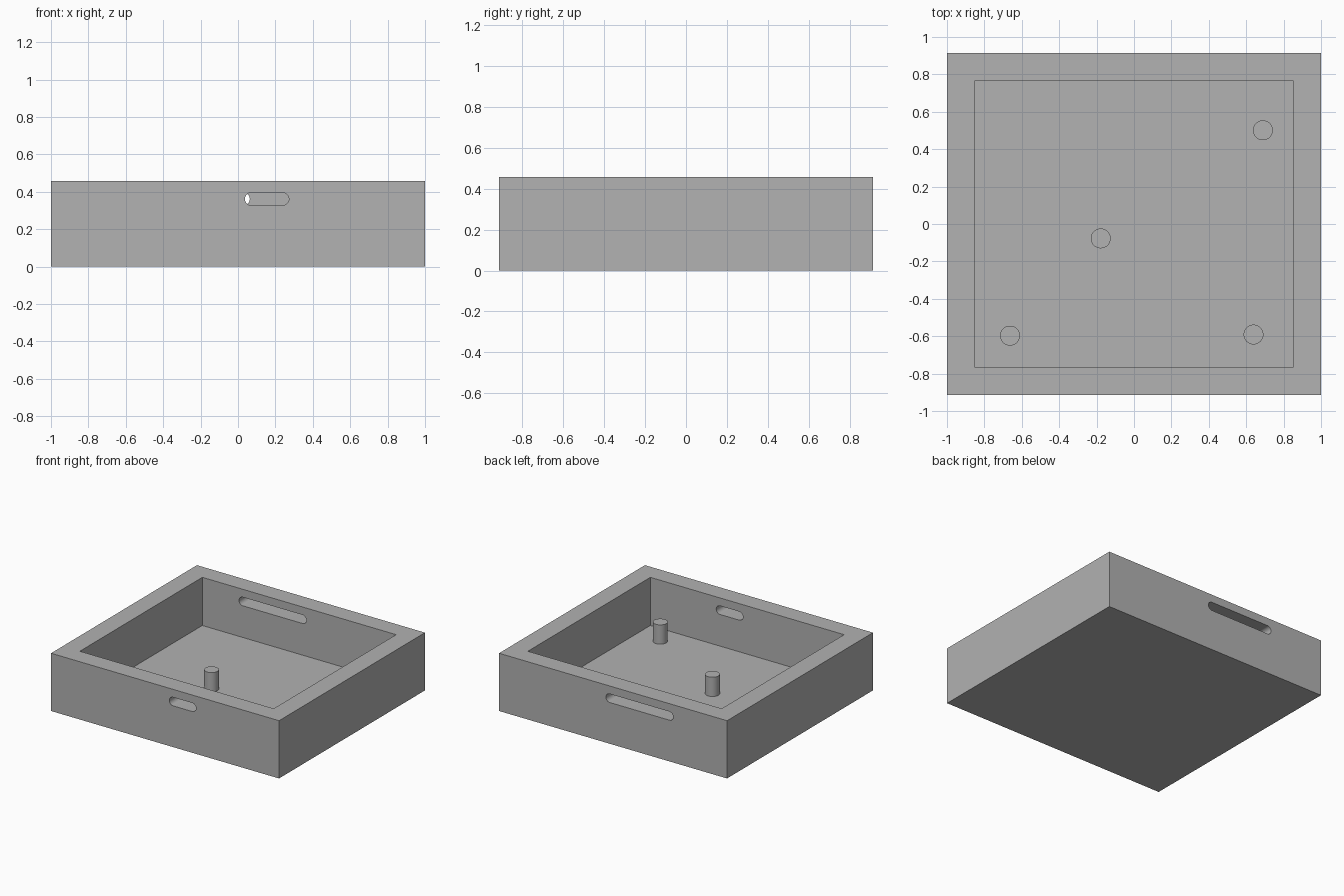
import bpy
import bmesh
import math

if "Cube" in bpy.data.objects:
    bpy.data.objects.remove(bpy.data.objects["Cube"], do_unlink=True)

HALF_X, HALF_Y, HEIGHT = 1.0, 0.914, 0.458
CAVITY_X, CAVITY_Y, FLOOR = 0.85, 0.767, 0.076
PEG_RADIUS, PEG_TOP = 0.053, 0.229
SLOT_Z, SLOT_RADIUS = 0.361, 0.034

# Single plain grey
grey = bpy.data.materials.new("plain grey")
grey.use_nodes = True
colour = (0.445, 0.445, 0.445, 1)
grey.diffuse_color = colour
grey.node_tree.nodes["Principled BSDF"].inputs["Base Color"].default_value = colour


def prism(name, outline, bottom, top):
    """Extrude a flat outline from bottom to top along z."""
    bm = bmesh.new()
    face = bm.faces.new([bm.verts.new((x, y, bottom)) for x, y in outline])
    grown = bmesh.ops.extrude_face_region(bm, geom=[face])["geom"]
    verts = [g for g in grown if isinstance(g, bmesh.types.BMVert)]
    bmesh.ops.translate(bm, verts=verts, vec=(0, 0, top - bottom))
    bmesh.ops.recalc_face_normals(bm, faces=bm.faces)
    mesh = bpy.data.meshes.new(name)
    bm.to_mesh(mesh)
    bm.free()
    mesh.materials.append(grey)
    obj = bpy.data.objects.new(name, mesh)
    bpy.context.collection.objects.link(obj)
    return obj


def rectangle(x, y):
    return [(-x, -y), (x, -y), (x, y), (-x, y)]


def stadium(x0, x1, radius, steps=16):
    """Rounded slot outline spanning x0 to x1; a circle when they are 2 radii apart."""
    points = []
    for centre, start in ((x1 - radius, -math.pi / 2), (x0 + radius, math.pi / 2)):
        for i in range(steps + 1):
            a = start + math.pi * i / steps
            points.append((centre + radius * math.cos(a), radius * math.sin(a)))
    return points


def select_only(obj):
    bpy.ops.object.select_all(action="DESELECT")
    obj.select_set(True)
    bpy.context.view_layer.objects.active = obj


def carve(target, cutter):
    cutter.hide_render = True
    mod = target.modifiers.new("cut", "BOOLEAN")
    mod.operation, mod.solver, mod.object = "DIFFERENCE", "EXACT", cutter
    select_only(target)
    bpy.ops.object.modifier_apply(modifier=mod.name)
    bpy.data.objects.remove(cutter, do_unlink=True)


# Open tray
tray = prism("tray", rectangle(HALF_X, HALF_Y), 0, HEIGHT)
carve(tray, prism("cavity_cutter", rectangle(CAVITY_X, CAVITY_Y), FLOOR, HEIGHT + 0.2))

# Rounded slots through the front and back walls
for x0, x1, side in ((0.037, 0.272, -1), (-0.528, 0.063, 1)):
    cutter = prism("slot_cutter", stadium(x0, x1, SLOT_RADIUS), -0.2, 0.2)
    cutter.rotation_euler.x = math.pi / 2
    cutter.location = (0, side * (HALF_Y + CAVITY_Y) / 2, SLOT_Z)
    carve(tray, cutter)
select_only(tray)
bpy.ops.object.shade_smooth_by_angle(angle=math.radians(30))

# Round pegs standing on the tray floor
pegs = {
    "back_left_peg": (0.689, 0.501),
    "centre_peg": (-0.178, -0.077),
    "front_right_peg": (-0.663, -0.597),
    "front_left_peg": (0.639, -0.591),
}
for name, (x, y) in pegs.items():
    bpy.ops.mesh.primitive_cylinder_add(
        vertices=48, radius=PEG_RADIUS, depth=PEG_TOP - FLOOR,
        location=(x, y, (PEG_TOP + FLOOR) / 2))
    peg = bpy.context.object
    peg.name = name
    peg.data.materials.append(grey)
    bpy.ops.object.shade_smooth_by_angle(angle=math.radians(30))
